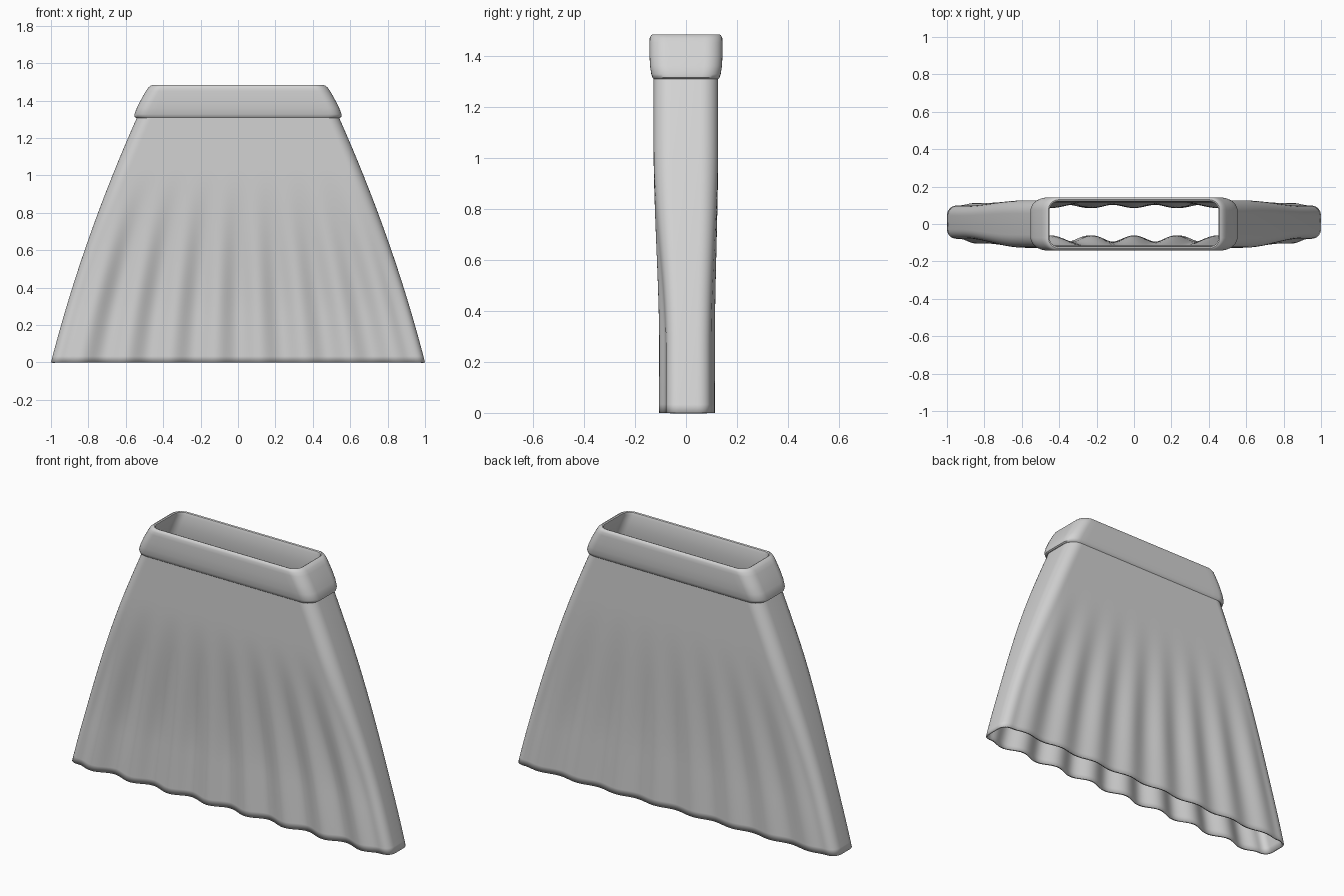
import bpy, bmesh
from math import cos, sin, pi

cube = bpy.data.objects.get("Cube")
if cube:
    bpy.data.objects.remove(cube, do_unlink=True)

mat = bpy.data.materials.new("light grey cloth")
mat.use_nodes = True
grey = (0.65, 0.65, 0.65, 1)
mat.diffuse_color = grey
bsdf = next(n for n in mat.node_tree.nodes if n.type == 'BSDF_PRINCIPLED')
bsdf.inputs["Base Color"].default_value = grey
bsdf.inputs["Roughness"].default_value = 0.8


def rounded_ring(half_w, front, back, radius, steps=1):
    """Counter-clockwise rounded rectangle with subdivided long sides."""
    pts = []
    inner = half_w - radius
    corners = [(inner, front + radius, -pi / 2), (inner, back - radius, 0),
               (-inner, back - radius, pi / 2), (-inner, front + radius, pi)]
    for i, (cx, cy, start) in enumerate(corners):
        for k in range(9):
            a = start + k * pi / 16
            pts.append((cx + radius * cos(a), cy + radius * sin(a)))
        if i % 2:  # long side that follows this corner
            x0, y0 = pts[-1]
            side = -1 if i == 1 else 1
            for k in range(1, steps):
                pts.append((x0 + side * 2 * inner * k / steps, y0))
    return pts


def loft(name, rings, closed=False):
    bm = bmesh.new()
    loops = [[bm.verts.new(p) for p in ring] for ring in rings]
    pairs = list(zip(loops, loops[1:]))
    if closed:
        pairs.append((loops[-1], loops[0]))
    for low, high in pairs:
        n = len(low)
        for i in range(n):
            j = (i + 1) % n
            bm.faces.new((low[i], low[j], high[j], high[i]))
    mesh = bpy.data.meshes.new(name)
    bm.to_mesh(mesh)
    bm.free()
    mesh.materials.append(mat)
    obj = bpy.data.objects.new(name, mesh)
    bpy.context.collection.objects.link(obj)
    bpy.ops.object.select_all(action='DESELECT')
    obj.select_set(True)
    bpy.context.view_layer.objects.active = obj
    bpy.ops.object.shade_smooth_by_angle(angle=pi / 4)
    return obj


# Flared skirt panel: pleats fade out towards the waist
def skirt_ring(z):
    half_w = 1 - 0.257 * z - 0.072 * z * z
    t = min(max((z - 0.25) / 0.8, 0), 1)
    s = t * t * (3 - 2 * t)
    front, back = -(0.088 + 0.039 * s), 0.104 + 0.022 * s
    ring = []
    for x, y in rounded_ring(half_w, front, back, 0.06 + 0.01 * s, 120):
        u = x / half_w
        edge = min(1, (1 - abs(u)) / 0.1)
        wave = cos(2 * pi * u / 0.24) * (1 - s) * edge
        y += wave * (0.017 if y < 0.008 else -0.009)
        ring.append((x, y, z))
    return ring


top_of_skirt = 1.34
skirt = loft("pleated_skirt", [skirt_ring(top_of_skirt * i / 40) for i in range(41)])
shell = skirt.modifiers.new("cloth thickness", 'SOLIDIFY')
shell.thickness = 0.01
shell.offset = -1

# Waistband: outer side, rolled rim, then inner side (z, half width, half depth, radius)
band_profile = [
    (1.312, 0.535, 0.122, 0.065), (1.308, 0.546, 0.126, 0.07),
    (1.313, 0.553, 0.131, 0.07), (1.327, 0.554, 0.136, 0.07),
    (1.36, 0.541, 0.141, 0.07), (1.40, 0.521, 0.143, 0.07),
    (1.45, 0.493, 0.143, 0.07), (1.468, 0.481, 0.142, 0.068),
    (1.479, 0.468, 0.137, 0.062), (1.483, 0.457, 0.13, 0.055),
    (1.480, 0.451, 0.122, 0.047), (1.465, 0.455, 0.117, 0.045),
    (1.40, 0.49, 0.116, 0.05), (1.33, 0.522, 0.117, 0.055),
]
loft("waistband", [[(x, y, z) for x, y in rounded_ring(w, -d, d, r, 24)]
                   for z, w, d, r in band_profile], closed=True)
